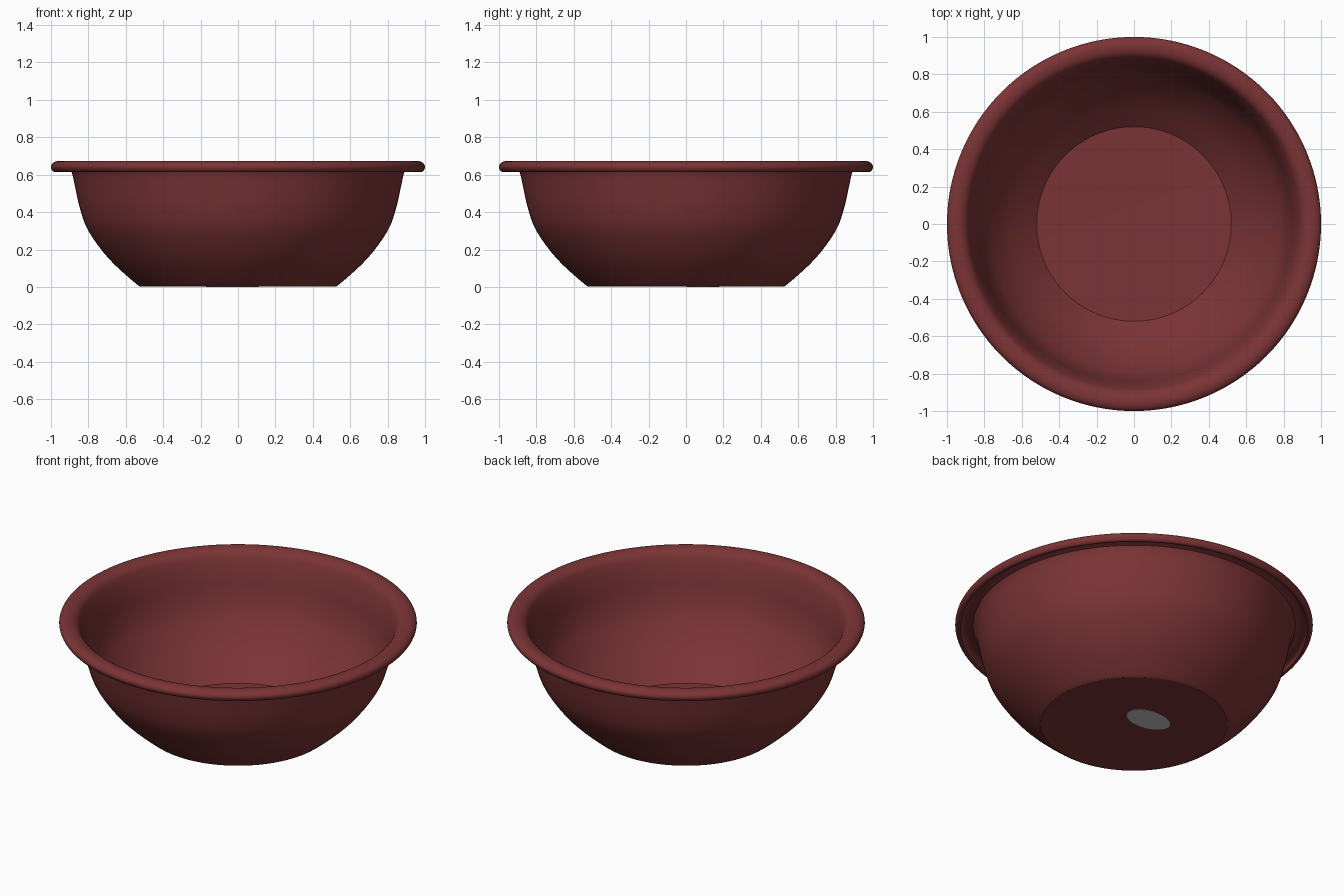
import bpy, bmesh, math

if "Cube" in bpy.data.objects:
    bpy.data.objects.remove(bpy.data.objects["Cube"])


def material(name, rgb):
    m = bpy.data.materials.new(name)
    m.diffuse_color = (*rgb, 1.0)
    m.use_nodes = True
    m.node_tree.nodes["Principled BSDF"].inputs["Base Color"].default_value = m.diffuse_color
    return m


def finish(name, bm, mat, angle):
    bmesh.ops.recalc_face_normals(bm, faces=bm.faces)
    me = bpy.data.meshes.new(name)
    bm.to_mesh(me)
    bm.free()
    me.materials.append(mat)
    for p in me.polygons:
        p.use_smooth = True
    me.set_sharp_from_angle(angle=math.radians(angle))
    ob = bpy.data.objects.new(name, me)
    bpy.context.collection.objects.link(ob)
    return ob


def smooth_curve(pts, steps=4):
    """Catmull-Rom curve through (radius, height) points."""
    p = [pts[0]] + pts + [pts[-1]]
    out = []
    for i in range(1, len(p) - 2):
        a, b, c, d = p[i - 1:i + 3]
        for s in range(steps):
            t = s / steps
            out.append(tuple(0.5 * (2 * b[k] + (c[k] - a[k]) * t
                       + (2 * a[k] - 5 * b[k] + 4 * c[k] - d[k]) * t * t
                       + (3 * b[k] - a[k] - 3 * c[k] + d[k]) * t ** 3) for k in (0, 1)))
    return out + [pts[-1]]


def lathe(name, profile, mat, segments=128):
    bm = bmesh.new()
    vs = [bm.verts.new((r, 0, z)) for r, z in profile]
    es = [bm.edges.new(pair) for pair in zip(vs, vs[1:])]
    bmesh.ops.spin(bm, geom=vs + es, cent=(0, 0, 0), axis=(0, 0, 1),
                   angle=2 * math.pi, steps=segments)
    bmesh.ops.remove_doubles(bm, verts=bm.verts, dist=1e-5)
    return finish(name, bm, mat, 35)


red = material("dark red", (0.20, 0.034, 0.036))
grey = material("label grey", (0.55, 0.55, 0.55))

# Bowl: flat base, curved outer wall, rolled lip, inner wall, flat floor
outer = smooth_curve([(0.515, 0.002), (0.545, 0.017), (0.69, 0.15), (0.80, 0.30),
                      (0.845, 0.42), (0.87, 0.53), (0.885, 0.60), (0.90, 0.635)])
lip = smooth_curve([(0.90, 0.635), (0.94, 0.645), (0.965, 0.635), (0.97, 0.617),
                    (0.988, 0.618), (1.0, 0.64), (0.99, 0.662), (0.96, 0.674),
                    (0.92, 0.668), (0.892, 0.645), (0.872, 0.60)])
inner = smooth_curve([(0.872, 0.60), (0.852, 0.53), (0.827, 0.42), (0.782, 0.31),
                      (0.675, 0.165), (0.52, 0.024)])
lathe("bowl", [(0, 0.002)] + outer + lip[1:] + inner[1:] + [(0, 0.022)], red)

# Thin oval label under the base
bm = bmesh.new()
bmesh.ops.create_cone(bm, cap_ends=True, segments=48, radius1=1, radius2=1, depth=1)
for v in bm.verts:
    v.co = (-0.03 + 0.14 * v.co.x, 0.09 + 0.088 * v.co.y, 0.002 + 0.004 * v.co.z)
finish("base_label", bm, grey, 30)
